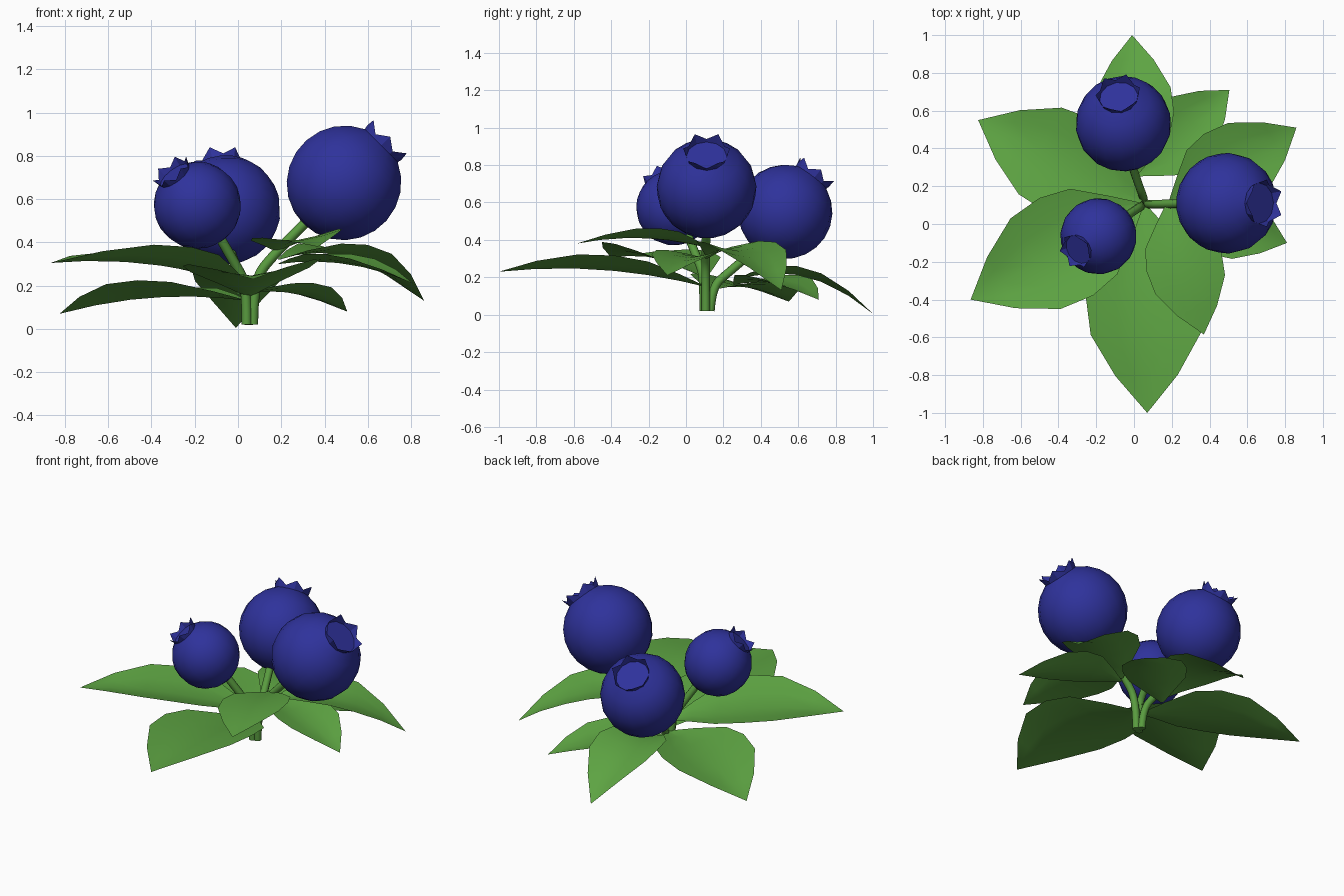
import bpy, bmesh, math
from mathutils import Vector

if "Cube" in bpy.data.objects:
    bpy.data.objects.remove(bpy.data.objects["Cube"])

TAU = 2 * math.pi


def material(name, rgb):
    m = bpy.data.materials.new(name)
    m.diffuse_color = (*rgb, 1)
    m.use_nodes = True
    m.node_tree.nodes["Principled BSDF"].inputs["Base Color"].default_value = m.diffuse_color
    return m


BERRY = material("berry_blue", (0.028, 0.032, 0.33))
LEAF = material("leaf_green", (0.11, 0.37, 0.055))
STEM = material("stem_green", (0.1, 0.33, 0.05))


def add_mesh(name, bm, mat, angle):
    me = bpy.data.meshes.new(name)
    bm.to_mesh(me)
    bm.free()
    me.materials.append(mat)
    ob = bpy.data.objects.new(name, me)
    bpy.context.collection.objects.link(ob)
    bpy.ops.object.select_all(action='DESELECT')
    ob.select_set(True)
    bpy.context.view_layer.objects.active = ob
    bpy.ops.object.shade_smooth_by_angle(angle=math.radians(angle))
    return ob


def ring(bm, r, z, n):
    return [bm.verts.new((r * math.cos(TAU * i / n), r * math.sin(TAU * i / n), z)) for i in range(n)]


def bridge(bm, a, b):
    n = len(a)
    for i in range(n):
        j = (i + 1) % n
        bm.faces.new((a[i], a[j], b[j], b[i]))


def berry(name, centre, radius, axis):
    """Round body with a flat top and a pointed crown around it."""
    bm = bmesh.new()
    n, rows = 18, 10
    low = bm.verts.new((0, 0, -1))
    top_angle = math.radians(24)
    rings = []
    for k in range(1, rows + 1):
        a = math.pi - (math.pi - top_angle) * k / rows
        rings.append(ring(bm, math.sin(a), math.cos(a), n))
    for i in range(n):
        bm.faces.new((low, rings[0][(i + 1) % n], rings[0][i]))
    for a, b in zip(rings, rings[1:]):
        bridge(bm, a, b)
    bm.faces.new(rings[-1])
    # crown: six points flaring out of the rim
    base = ring(bm, 0.4, 0.9, 12)
    edge = ring(bm, 0.42, 0.98, 12)
    for v in edge[::2]:
        v.co = Vector((v.co.x * 1.12, v.co.y * 1.12, 1.13))
    bridge(bm, base, edge)
    ob = add_mesh(name, bm, BERRY, 22)
    ob.rotation_mode = 'QUATERNION'
    ob.rotation_quaternion = Vector(axis).to_track_quat('Z', 'Y')
    ob.scale = (radius,) * 3
    ob.location = centre
    return ob


def stem(name, points):
    """Round tube along a smooth path."""
    cu = bpy.data.curves.new(name, 'CURVE')
    cu.dimensions = '3D'
    cu.bevel_depth = 0.023
    cu.bevel_resolution = 2
    cu.use_fill_caps = True
    cu.resolution_u = 4
    sp = cu.splines.new('NURBS')
    sp.points.add(len(points) - 1)
    for p, co in zip(sp.points, points):
        p.co = (*co, 1)
    sp.use_endpoint_u = True
    sp.order_u = 3
    ob = bpy.data.objects.new(name, cu)
    bpy.context.collection.objects.link(ob)
    cu.materials.append(STEM)
    bpy.ops.object.select_all(action='DESELECT')
    ob.select_set(True)
    bpy.context.view_layer.objects.active = ob
    bpy.ops.object.convert(target='MESH')
    bpy.ops.object.shade_smooth_by_angle(angle=math.radians(60))


# half width along the leaf, relative to its length
OUTLINE = [(0, 0.015), (0.12, 0.12), (0.28, 0.25), (0.44, 0.285),
           (0.62, 0.265), (0.82, 0.15), (1, 0.0)]


def leaf(name, root, mid_z, tip, cup=0.22, tilt=0.0):
    """Thin arched blade, its edges lifted above the midrib."""
    root, tip = Vector(root), Vector(tip)
    run = (tip - root).to_2d()
    length = run.length
    side = Vector((run.y, -run.x, 0)) / length
    bend = 2 * mid_z - (root.z + tip.z) / 2
    bm = bmesh.new()
    rows = []
    for t, w in OUTLINE[:-1]:
        c = root.lerp(tip, t)
        c.z = (1 - t) ** 2 * root.z + 2 * t * (1 - t) * bend + t * t * tip.z
        w *= length
        rows.append([bm.verts.new(c + side * w * s + Vector((0, 0, w * (cup * abs(s) ** 1.5 + tilt * s))))
                     for s in (-1, -0.5, 0, 0.5, 1)])
    end = bm.verts.new(tip)
    for a, b in zip(rows, rows[1:]):
        for i in range(4):
            bm.faces.new((a[i], a[i + 1], b[i + 1], b[i]))
    for i in range(4):
        bm.faces.new((rows[-1][i], rows[-1][i + 1], end))
    add_mesh(name, bm, LEAF, 60)


# berries
berry("berry_right", (0.49, 0.11, 0.675), 0.267, (0.21, 0, 0.21))
berry("berry_back", (-0.056, 0.53, 0.55), 0.253, (-0.03, 0.17, 0.225))
berry("berry_left", (-0.188, -0.065, 0.572), 0.202, (-0.13, -0.085, 0.17))

# stems
stem("stem_right", [(0.07, 0.105, 0.02), (0.07, 0.105, 0.22), (0.16, 0.105, 0.34), (0.33, 0.11, 0.51)])
stem("stem_back", [(0.05, 0.13, 0.02), (0.05, 0.14, 0.15), (0.02, 0.22, 0.22), (-0.045, 0.41, 0.38)])
stem("stem_left", [(0.04, 0.095, 0.02), (0.04, 0.095, 0.2), (0.0, 0.07, 0.28), (-0.1, 0.0, 0.45)])

# leaves
leaf("leaf_back", (0.01, 0.26, 0.18), 0.205, (-0.01, 1.0, 0.005))
leaf("leaf_back_left", (0.04, 0.12, 0.13), 0.145, (-0.825, 0.55, 0.07), tilt=-0.06)
leaf("leaf_left", (0.04, 0.1, 0.2), 0.3, (-0.865, -0.4, 0.305), tilt=-0.07)
leaf("leaf_front", (0.05, 0.1, 0.15), 0.24, (0.07, -1.0, 0.23), tilt=-0.04)
leaf("leaf_front_right", (0.18, 0.11, 0.36), 0.41, (0.37, -0.585, 0.38), 0.16, -0.1)
leaf("leaf_right_back", (0.19, 0.11, 0.32), 0.33, (0.86, 0.51, 0.13))
leaf("leaf_right", (0.19, 0.11, 0.30), 0.3, (0.81, -0.1, 0.21))
leaf("leaf_back_right", (0.0, 0.26, 0.16), 0.165, (0.505, 0.71, 0.08))
